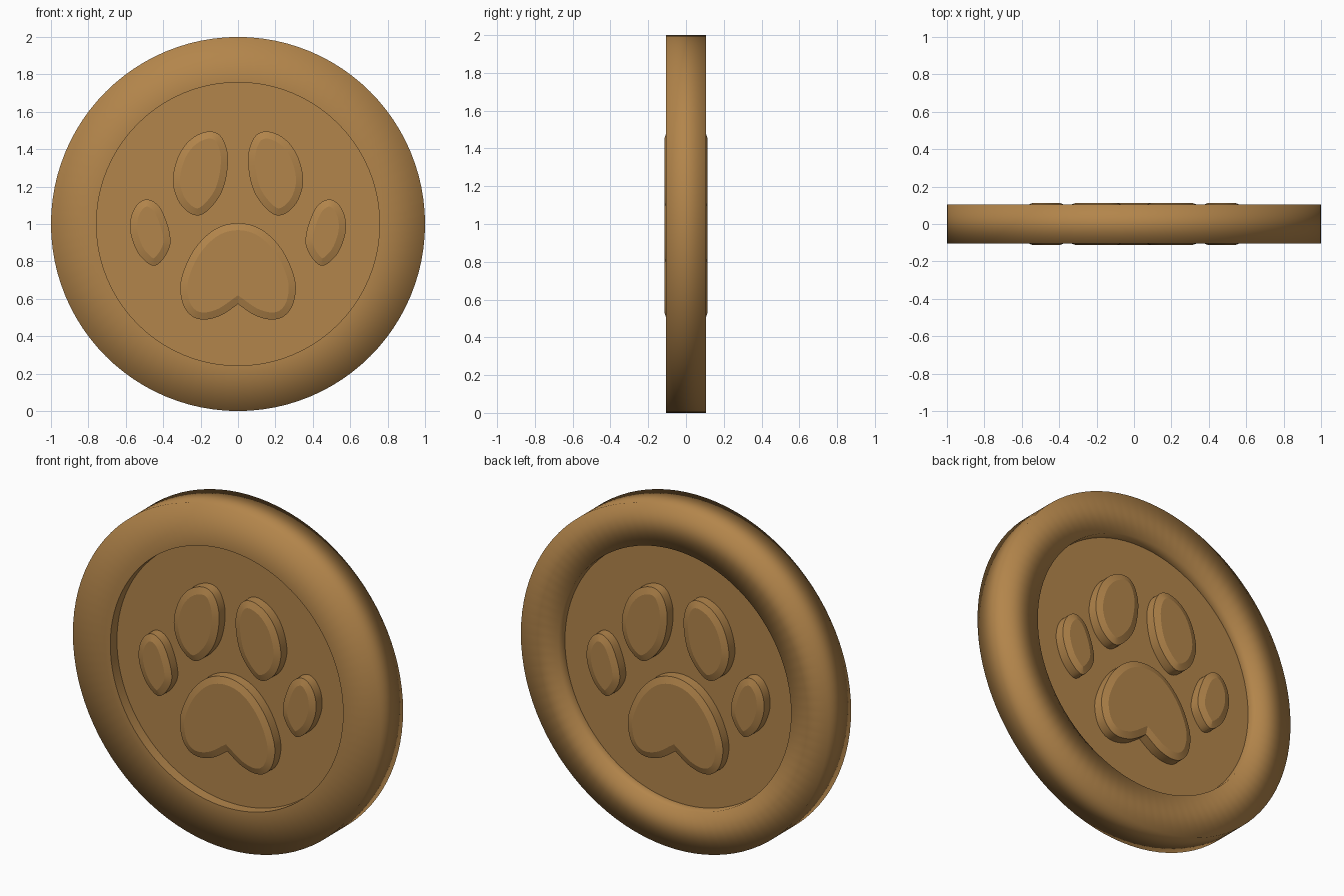
import bpy, bmesh, math
from mathutils import Vector

if "Cube" in bpy.data.objects:
    bpy.data.objects.remove(bpy.data.objects["Cube"])

RIM_Y, FLOOR_Y, PAD_Y = 0.105, 0.043, 0.099
R_OUT, R_IN, CZ, SEG = 1.0, 0.757, 1.0, 96

tan = bpy.data.materials.new("warm tan")
tan.diffuse_color = (0.45, 0.235, 0.07, 1)
tan.use_nodes = True
tan.node_tree.nodes["Principled BSDF"].inputs["Base Color"].default_value = tan.diffuse_color


def make_object(name, bm):
    bmesh.ops.recalc_face_normals(bm, faces=bm.faces)
    for f in bm.faces:
        f.smooth = True
    me = bpy.data.meshes.new(name)
    bm.to_mesh(me)
    bm.free()
    me.materials.append(tan)
    ob = bpy.data.objects.new(name, me)
    bpy.context.collection.objects.link(ob)
    return ob


def spline(pts, closed, steps=8):
    """Catmull-Rom curve through a few points."""
    p = [Vector(q) for q in pts]
    n = len(p)
    out = []
    for i in range(n if closed else n - 1):
        def at(k):
            return p[k % n] if closed else p[max(0, min(n - 1, k))]
        a, b, c, d = at(i - 1), at(i), at(i + 1), at(i + 2)
        for s in range(steps):
            t = s / steps
            out.append(0.5 * (2 * b + (c - a) * t + (2 * a - 5 * b + 4 * c - d) * t * t
                              + (3 * b - a - 3 * c + d) * t ** 3))
    if not closed:
        out.append(p[-1])
    return out


# Disc: raised rim and recessed floor on both faces
bm = bmesh.new()
profile = [(R_IN, -FLOOR_Y), (R_IN, -RIM_Y), (R_OUT, -RIM_Y),
           (R_OUT, RIM_Y), (R_IN, RIM_Y), (R_IN, FLOOR_Y)]
rings = [[bm.verts.new((r * math.cos(2 * math.pi * i / SEG), y,
                        CZ + r * math.sin(2 * math.pi * i / SEG))) for i in range(SEG)]
         for r, y in profile]
for a, b in zip(rings, rings[1:]):
    for i in range(SEG):
        j = (i + 1) % SEG
        bm.faces.new((a[i], a[j], b[j], b[i]))
bm.faces.new(rings[0])
bm.faces.new(rings[-1])
# crisp floor corners and front lip; the other corners shade softly
for ring in (rings[0], rings[1], rings[-1]):
    for i in range(SEG):
        bm.edges.get((ring[i], ring[(i + 1) % SEG])).smooth = False
make_object("disc", bm)


# Paw pads: outlines run through the disc, with a shallow bevel on each face
def pad(name, outline):
    bm = bmesh.new()
    front = [bm.verts.new((p.x, -PAD_Y, p.y)) for p in outline]
    back = [bm.verts.new((p.x, PAD_Y, p.y)) for p in outline]
    n = len(outline)
    caps = [bm.faces.new(front), bm.faces.new(back)]
    for i in range(n):
        j = (i + 1) % n
        bm.faces.new((front[i], front[j], back[j], back[i]))
    bmesh.ops.recalc_face_normals(bm, faces=bm.faces)
    bmesh.ops.inset_individual(bm, faces=caps, thickness=0.038, depth=0.014,
                               use_even_offset=True)
    ob = make_object(name, bm)
    bpy.ops.object.select_all(action='DESELECT')
    ob.select_set(True)
    bpy.context.view_layer.objects.active = ob
    bpy.ops.object.shade_smooth_by_angle(angle=math.radians(18))


inner_toe = [(-.155, 1.495), (-.085, 1.46), (-.053, 1.34), (-.09, 1.165), (-.2, 1.048),
             (-.3, 1.095), (-.348, 1.22), (-.32, 1.36), (-.25, 1.455)]
outer_toe = [(-.476, 1.13), (-.412, 1.08), (-.365, .95), (-.372, .86), (-.444, .777),
             (-.527, .835), (-.573, .945), (-.571, 1.04), (-.533, 1.11)]
half_pad = [(0, 1.005), (.13, .968), (.24, .855), (.305, .7), (.297, .58),
            (.25, .51), (.18, .489), (.09, .512), (0, .572)]

for name, pts in (("inner_toe", inner_toe), ("outer_toe", outer_toe)):
    for side, s in (("left", 1), ("right", -1)):
        pad(f"{name}_{side}", [Vector((s * p.x, p.y)) for p in spline(pts, True)])

# Heel pad: rounded top, sharp notch at the bottom; mirrored half outline
full = [(-x, z) for x, z in half_pad[:0:-1]] + half_pad
pad("heel_pad", spline(full, False)[:-1])
